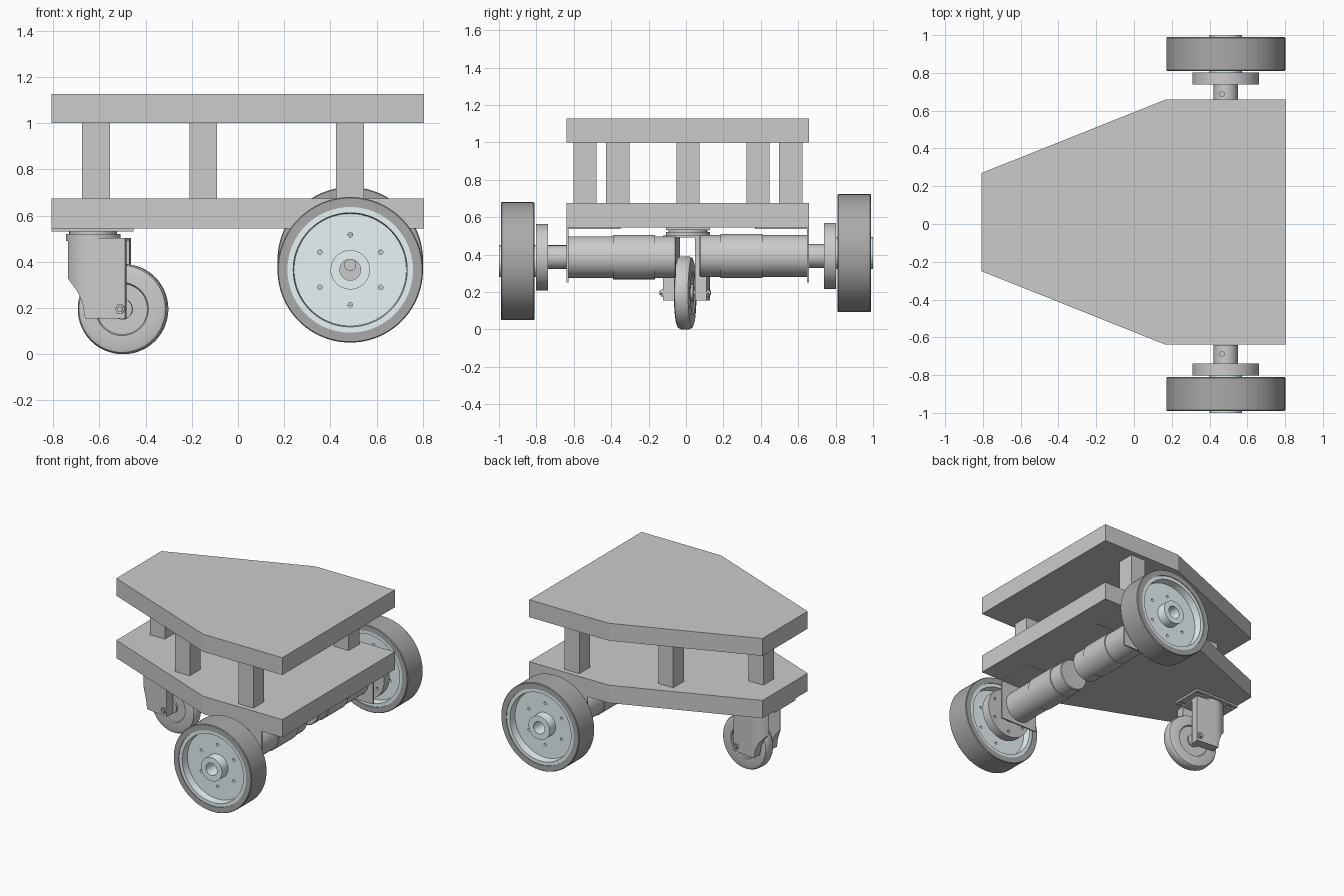
import bpy, bmesh
from math import pi, cos, sin, radians
from mathutils import Matrix

if "Cube" in bpy.data.objects:
    bpy.data.objects.remove(bpy.data.objects["Cube"])

CY = 0.01     # centre line of the deck
AX = 0.486    # x of the drive axle


def material(name, rgb):
    m = bpy.data.materials.new(name)
    m.diffuse_color = (*rgb, 1)
    m.use_nodes = True
    m.node_tree.nodes["Principled BSDF"].inputs["Base Color"].default_value = m.diffuse_color
    return m


RUBBER = material("dark_rubber", (0.4, 0.4, 0.4))
RIM = material("pale_rim", (0.82, 0.91, 0.92))


def finish(name, bm, loc=(0, 0, 0), mat=None, smooth=True):
    bmesh.ops.remove_doubles(bm, verts=bm.verts, dist=1e-5)
    bmesh.ops.recalc_face_normals(bm, faces=bm.faces)
    me = bpy.data.meshes.new(name)
    bm.to_mesh(me)
    bm.free()
    ob = bpy.data.objects.new(name, me)
    bpy.context.collection.objects.link(ob)
    ob.location = loc
    if mat:
        me.materials.append(mat)
    if smooth:
        activate(ob)
        bpy.ops.object.shade_smooth_by_angle(angle=radians(30))
    return ob


def activate(ob):
    bpy.ops.object.select_all(action='DESELECT')
    ob.select_set(True)
    bpy.context.view_layer.objects.active = ob


def lathe(name, prof, loc=(0, 0, 0), side=1, closed=False, mat=None, n=64):
    """Revolve (radius, y) points about the y axis."""
    bm = bmesh.new()
    rings = [[bm.verts.new((r * cos(2 * pi * i / n), y * side, r * sin(2 * pi * i / n)))
              for i in range(n)] if r else [bm.verts.new((0, y * side, 0))] * n
             for r, y in prof]
    for a, b in zip(rings, rings[1:] + (rings[:1] if closed else [])):
        for i in range(n):
            j = (i + 1) % n
            vs = list(dict.fromkeys((a[i], a[j], b[j], b[i])))
            if len(vs) > 2:
                bm.faces.new(vs)
    return finish(name, bm, loc, mat)


def prism(name, pts, lo, hi, axis='z', loc=(0, 0, 0), smooth=False):
    """Extrude an outline: (x, y) along z, or (x, z) along y."""
    bm = bmesh.new()
    place = (lambda p, h: (p[0], p[1], h)) if axis == 'z' else (lambda p, h: (p[0], h, p[1]))
    a = [bm.verts.new(place(p, lo)) for p in pts]
    b = [bm.verts.new(place(p, hi)) for p in pts]
    bm.faces.new(a)
    bm.faces.new(b)
    for i in range(len(pts)):
        j = (i + 1) % len(pts)
        bm.faces.new((a[i], a[j], b[j], b[i]))
    return finish(name, bm, loc, smooth=smooth)


def box(name, x0, x1, y0, y1, z0, z1):
    return prism(name, [(x0, y0), (x1, y0), (x1, y1), (x0, y1)], z0, z1)


def cut(ob, cutter):
    cutter.hide_render = True
    mod = ob.modifiers.new("cut", 'BOOLEAN')
    mod.operation, mod.object, mod.solver = 'DIFFERENCE', cutter, 'EXACT'
    activate(ob)
    bpy.ops.object.modifier_apply(modifier=mod.name)
    bpy.data.objects.remove(cutter)


def bolt_holes(loc, radius, ring):
    bm = bmesh.new()
    for k in range(6):
        a = pi / 2 + k * pi / 3
        m = Matrix.Translation((ring * cos(a), 0, ring * sin(a))) @ Matrix.Rotation(pi / 2, 4, 'X')
        bmesh.ops.create_cone(bm, cap_ends=True, segments=16, radius1=radius,
                              radius2=radius, depth=0.4, matrix=m)
    return finish("hole_cutter", bm, loc, smooth=False)


# Two decks and the five posts between them
deck = [(-0.807, CY - 0.26), (0.165, CY - 0.648), (0.805, CY - 0.648),
        (0.805, CY + 0.648), (0.165, CY + 0.648), (-0.807, CY + 0.26)]
prism("lower_deck", deck, 0.545, 0.675)
prism("upper_deck", deck, 1.0, 1.127)
for px, py in ((-0.615, 0), (-0.15, -0.375), (-0.15, 0.375), (0.485, -0.55), (0.485, 0.55)):
    box("post", px - 0.06, px + 0.06, CY + py - 0.062, CY + py + 0.062, 0.67, 1.005)

# Drive units, one per side
for s, label, wz, mz in ((-1, "front", 0.365, 0.386), (1, "back", 0.408, 0.392)):
    hub = (AX, s * 0.9, wz)
    lathe(label + "_tyre", [(0.272, -0.09), (0.311, -0.09), (0.315, -0.085), (0.315, 0.085),
                            (0.311, 0.09), (0.272, 0.09)], hub, s, True, RUBBER, 96)
    rim = lathe(label + "_rim", [(0.274, -0.085), (0.274, 0.085), (0.247, 0.085), (0.243, 0.03),
                                 (0.085, 0.03), (0.085, 0.1), (0.045, 0.1), (0.045, -0.098),
                                 (0.085, -0.098), (0.085, -0.03), (0.243, -0.03), (0.247, -0.085)],
                hub, s, True, RIM, 96)
    cut(rim, bolt_holes(hub, 0.01, 0.152))
    # Flanged shaft coupling with set screw hole
    axle = (AX, 0, mz)
    coupling = lathe(label + "_coupling", [(0, 0.64), (0.064, 0.64), (0.064, 0.738), (0.177, 0.738),
                                           (0.177, 0.801), (0, 0.801)], axle, s)
    cut(coupling, bolt_holes((AX, s * 0.8, mz), 0.01, 0.14))
    screw = bmesh.new()
    bmesh.ops.create_cone(screw, cap_ends=True, segments=16, radius1=0.012, radius2=0.012, depth=0.06)
    cut(coupling, finish("hole_cutter", screw, (AX - 0.02, s * 0.688, mz + 0.065), smooth=False))
    lathe(label + "_shaft", [(0, 0.79), (0.026, 0.79), (0.026, 0.815), (0, 0.815)], axle, s, n=32)
    # Geared motor in three sections
    lathe(label + "_motor", [(0, 0.063), (0.107, 0.063), (0.112, 0.068), (0.112, 0.175),
                             (0.118, 0.175), (0.118, 0.4), (0.112, 0.4), (0.112, 0.638),
                             (0, 0.638)], (AX, CY, mz), s)
    # L-shaped motor bracket
    ya, yb, yc = (CY + s * v for v in (0.648, 0.638, 0.36))
    box(label + "_bracket_face", AX - 0.15, AX + 0.15, min(ya, yb), max(ya, yb), 0.25, 0.546)
    box(label + "_bracket_foot", AX - 0.15, AX + 0.15, min(ya, yc), max(ya, yc), 0.538, 0.546)

# Caster mounting plate with four slots
PX = -0.627
plate = box("caster_plate", -0.807, -0.452, CY - 0.118, CY + 0.118, 0.531, 0.546)
for sx in (-1, 1):
    for sy in (-1, 1):
        cx, cy = -0.63 + sx * 0.135, CY + sy * 0.085
        cut(plate, box("slot_cutter", cx - 0.03, cx + 0.03, cy - 0.012, cy + 0.012, 0.5, 0.541))

# Caster fork: rounded shell, slotted for the wheel and cut away at the rear
R = 0.118
arc = [(R * cos(pi / 2 + pi * i / 32), R * sin(pi / 2 + pi * i / 32)) for i in range(33)]
fork = prism("caster_fork", arc + [(0.152, -R), (0.152, R)], 0.155, 0.502)
cut(fork, prism("slot_cutter", [(-0.3, -0.055), (0.3, -0.055), (0.3, 0.055), (-0.3, 0.055)],
                0.1, 0.492))
cut(fork, prism("rear_cutter", [(-0.2, 0.1), (-0.2, 0.345), (-0.118, 0.345), (-0.06, 0.275),
                                (-0.035, 0.225), (-0.022, 0.15), (-0.022, 0.1)], -0.2, 0.2, 'y'))
activate(fork)
bpy.ops.object.shade_smooth_by_angle(angle=radians(25))
circle = [(cos(2 * pi * i / 48), sin(2 * pi * i / 48)) for i in range(48)]
cap = prism("caster_cap", [(R * x, R * y) for x, y in circle], 0.49, 0.521, smooth=True)
swivel = prism("caster_swivel", [(0.104 * x, 0.104 * y) for x, y in circle], 0.515, 0.535, smooth=True)

# Caster wheel with recessed face, and its axle bolt
half = [(0, 0.046), (0.045, 0.046), (0.045, 0.034), (0.11, 0.034), (0.115, 0.042),
        (0.172, 0.042), (0.188, 0.036), (0.195, 0.022)]
wheel = lathe("caster_wheel", half + [(r, -y) for r, y in reversed(half)])
bolt = lathe("caster_axle", [(0, -0.138), (0.012, -0.138), (0.012, 0.138), (0, 0.138)], n=24)
nuts = [lathe("caster_nut", [(0, 0.115), (0.022, 0.115), (0.022, 0.13), (0, 0.13)], side=s, n=6)
        for s in (-1, 1)]

# Swing the caster slightly about its pivot
yaw = -radians(6.3)
for ob in (fork, cap, swivel, wheel, bolt, *nuts):
    ob.location = (PX, CY, 0)
    ob.rotation_euler.z = yaw
for ob in (wheel, bolt, *nuts):
    ob.location = (PX + 0.13 * cos(yaw), CY + 0.13 * sin(yaw), 0.195)
